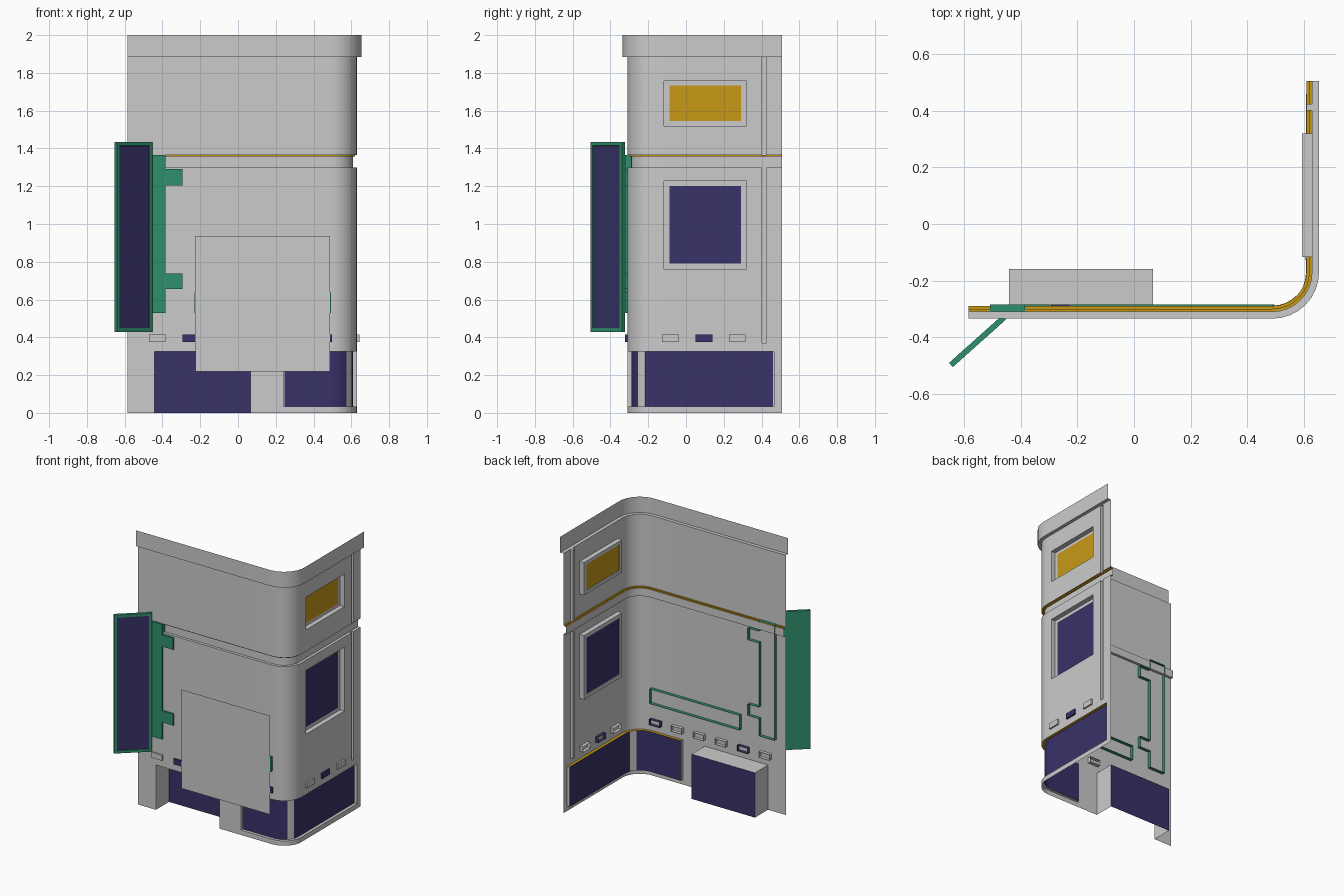
import bpy, bmesh, math
from mathutils import Vector

if "Cube" in bpy.data.objects:
    bpy.data.objects.remove(bpy.data.objects["Cube"])

def material(name, rgb):
    m = bpy.data.materials.new(name)
    m.diffuse_color = (*rgb, 1)
    m.use_nodes = True
    m.node_tree.nodes["Principled BSDF"].inputs["Base Color"].default_value = m.diffuse_color
    return m

NAVY = material("navy", (0.04, 0.032, 0.14))
GOLD = material("gold", (0.58, 0.32, 0.008))
GREEN = material("green", (0.03, 0.28, 0.15))

def finish(name, bm, mats=(), merge=True):
    if merge:
        bmesh.ops.remove_doubles(bm, verts=bm.verts, dist=1e-5)
    me = bpy.data.meshes.new(name)
    bm.to_mesh(me)
    bm.free()
    for m in mats:
        if m:
            me.materials.append(m)
    ob = bpy.data.objects.new(name, me)
    bpy.context.collection.objects.link(ob)
    bpy.ops.object.select_all(action='DESELECT')
    ob.select_set(True)
    bpy.context.view_layer.objects.active = ob
    bpy.ops.object.shade_smooth_by_angle(angle=math.radians(30))
    return ob

# L-shaped wall path: u runs along the front, round the corner, then up the right side
CX, CY, R = 0.49, -0.17, 0.14
ARC = R * math.pi / 2

def side(y):
    return CX + ARC + y - CY

def corner(deg):
    return CX + ARC * deg / 90

def place(u, z, depth):
    r = R - depth
    if u <= CX:
        return Vector((u, CY - r, z))
    if u >= CX + ARC:
        return Vector((CX + r, u - CX - ARC + CY, z))
    a = (u - CX) / R
    return Vector((CX + r * math.sin(a), CY - r * math.cos(a), z))

U0, U1 = -0.585, side(0.507)
# regions: part, u range, z range, depth into the wall (later ones override)
regions = [
    ("facade_wall", U0, U1, 0, 1.885, 0),
    ("parapet_band", U0, U1, 1.885, 2, -0.025),
    ("facade_wall", side(0.402), side(0.425), 0.37, 1.885, 0.02),
    ("facade_wall", U0, U1, 1.30, 1.357, 0.02),
    ("gold_belt_trim", U0, U1, 1.357, 1.364, 0.01),
    ("facade_wall", 0.24, side(0.465), 0.035, 0.325, 0.02),
    ("shop_glass", 0.245, corner(45), 0.035, 0.325, 0.021),
    ("shop_glass", corner(67.5), side(0.46), 0.035, 0.325, 0.021),
    ("entrance_glass", -0.442, 0.067, 0, 0.325, 0.15),
    ("upper_window_frame", side(-0.117), side(0.32), 1.52, 1.757, 0.035),
    ("upper_window_pane", side(-0.087), side(0.29), 1.545, 1.733, 0.03),
    ("lower_window_frame", side(-0.117), side(0.32), 0.762, 1.227, 0.035),
    ("lower_window_pane", side(-0.087), side(0.29), 0.79, 1.20, 0.03),
]
colours = {"gold_belt_trim": GOLD, "shop_glass": NAVY, "entrance_glass": NAVY,
           "upper_window_pane": GOLD, "lower_window_pane": NAVY, "gold_shop_lintel": GOLD}

def breaks(values):
    return sorted({round(v, 6) for v in values})

us = breaks([v for r in regions for v in r[1:3]] + [corner(11.25 * i) for i in range(9)])
zs = breaks([v for r in regions for v in r[3:5]])

def region(i, j):
    u, z = (us[i] + us[i + 1]) / 2, (zs[j] + zs[j + 1]) / 2
    return [r for r in regions if r[1] < u < r[2] and r[3] < z < r[4]][-1]

parts = {}

def quad(part, pts):
    bm = parts.setdefault(part, bmesh.new())
    bm.faces.new([bm.verts.new(place(*p)) for p in pts])

# Wall cells, plus the returns wherever neighbouring depths differ
for i in range(len(us) - 1):
    for j in range(len(zs) - 1):
        a, b, c, d = us[i], us[i + 1], zs[j], zs[j + 1]
        me = region(i, j)
        quad(me[0], [(a, c, me[5]), (b, c, me[5]), (b, d, me[5]), (a, d, me[5])])
        if i < len(us) - 2:
            nb = region(i + 1, j)
            if nb[5] != me[5]:
                quad("facade_wall", [(b, c, me[5]), (b, c, nb[5]), (b, d, nb[5]), (b, d, me[5])])
        if j < len(zs) - 2:
            nb = region(i, j + 1)
            if nb[5] != me[5]:
                part = "facade_wall"
                if "gold_belt_trim" in (me[0], nb[0]):
                    part = "gold_belt_trim"
                elif d == 0.325 and me[0] != "entrance_glass":
                    part = "gold_shop_lintel"
                quad(part, [(a, d, me[5]), (b, d, me[5]), (b, d, nb[5]), (a, d, nb[5])])
for name, bm in parts.items():
    finish(name, bm, [colours.get(name)])

# Open-backed raised shapes that pass through the wall
def raised(name, outline, mat=None, right=False):
    def at(p, out):
        return (0.605 + out, p[0], p[1]) if right else (p[0], -0.285 - out, p[1])
    bm = bmesh.new()
    back = [bm.verts.new(at(p, 0)) for p in outline]
    front = [bm.verts.new(at(p, 0.037)) for p in outline]
    bm.faces.new(front)
    for k in range(len(outline)):
        n = (k + 1) % len(outline)
        bm.faces.new((back[k], back[n], front[n], front[k]))
    return finish(name, bm, [mat])

def rect(x0, x1, z0, z1):
    return [(x0, z0), (x1, z0), (x1, z1), (x0, z1)]

# Rows of small vent blocks
for k in range(6):
    x = -0.428 + 0.1765 * k
    raised(f"front_vent_{k + 1}", rect(x - 0.043, x + 0.043, 0.375, 0.415),
           NAVY if k in (1, 5) else None)
for k in range(3):
    y = -0.082 + 0.177 * k
    raised(f"side_vent_{k + 1}", rect(y - 0.044, y + 0.044, 0.375, 0.415),
           NAVY if k == 1 else None, right=True)

# Green fascia board and the flat panel hanging in front of it
raised("fascia_board", rect(-0.23, 0.492, 0.53, 0.637), GREEN)
bm = bmesh.new()
bm.faces.new([bm.verts.new((x, -0.327, z)) for x, z in rect(-0.225, 0.487, 0.22, 0.937)])
finish("hanging_panel", bm)

# Sign bracket with two arms
raised("sign_bracket", [(-0.51, 0.53), (-0.385, 0.53), (-0.385, 0.655), (-0.295, 0.655),
                        (-0.295, 0.738), (-0.385, 0.738), (-0.385, 1.205), (-0.295, 1.205),
                        (-0.295, 1.29), (-0.385, 1.29), (-0.385, 1.366), (-0.51, 1.366)], GREEN)

# Projecting sign board, angled out from the wall, with an inset navy face
p, q = Vector((-0.648, -0.499, 0)), Vector((-0.46, -0.331, 0))
along = (q - p).normalized()
normal = Vector((along.y, -along.x, 0))
bm = bmesh.new()
bmesh.ops.create_cube(bm, size=1)
for v in bm.verts:
    x, y, z = v.co
    v.co = (p + q) / 2 + along * x * (q - p).length - normal * y * 0.02 + Vector((0, 0, 0.932 + z * 1.005))
bm.normal_update()
face = max(bm.faces, key=lambda f: f.normal.dot(normal) )
bmesh.ops.inset_region(bm, faces=[face], thickness=0.027, depth=0)
bmesh.ops.inset_region(bm, faces=[face], thickness=0.002, depth=-0.005)
face.material_index = 1
finish("projecting_sign", bm, [GREEN, NAVY])
